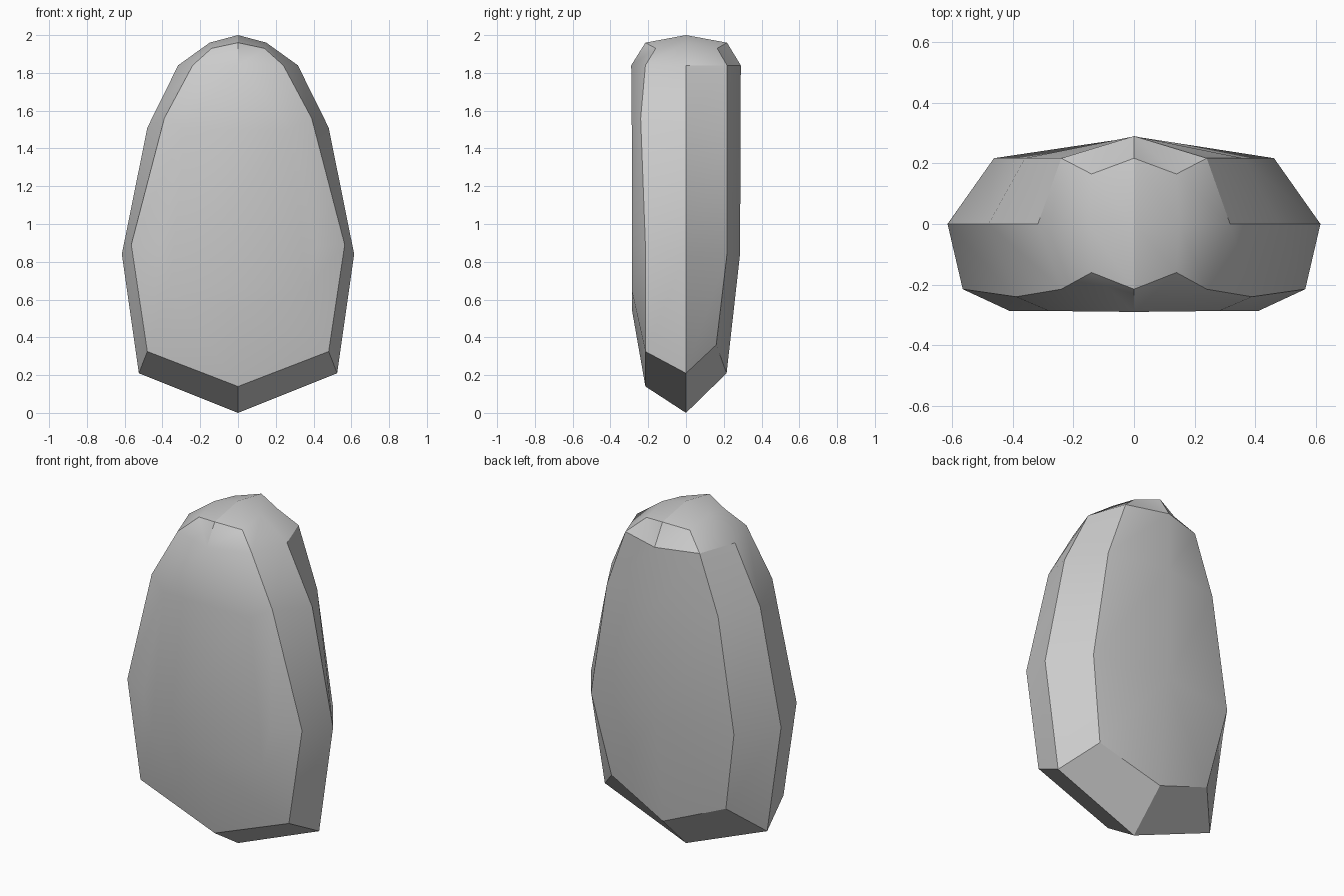
import bpy, bmesh, math

if "Cube" in bpy.data.objects:
    bpy.data.objects.remove(bpy.data.objects["Cube"])

# Half outlines (x, y, z), from the bottom centre up the right side to the top centre
front_face = [(0, -.287, .55), (.36, -.287, .65), (.41, -.287, .88),
              (.28, -.287, 1.5)] + [(0, -.29, 1.84)] * 3
front_rim = [(0, -.215, .14), (.48, -.215, .325), (.565, -.215, .89), (.39, -.24, 1.56),
             (.24, -.215, 1.84), (.14, -.16, 1.93), (0, -.215, 1.96)]
middle = [(0, 0, 0), (.525, 0, .21), (.615, 0, .84), (.48, 0, 1.51),
          (.317, 0, 1.84), (.15, 0, 1.96), (0, 0, 2)]
back_rim = [(0, .215, .21), (.37, .16, .36), (.462, .217, .84), (.36, .217, 1.5),
            (.24, .217, 1.84), (.14, .165, 1.93), (0, .217, 1.96)]
back_ridge = [(0, .286, .84)] * 3 + [(0, .289, 1.5)] + [(0, .29, 1.84)] * 3

bm = bmesh.new()
cache = {}


def vert(p):
    if p not in cache:
        cache[p] = bm.verts.new(p)
    return cache[p]


def face(points):
    corners = list(dict.fromkeys(vert(p) for p in points))
    if len(corners) > 2:
        bm.faces.new(corners)


def full_ring(half):
    return half + [(-x, y, z) for x, y, z in half[-2:0:-1]]


# Facets between neighbouring outlines
rings = [full_ring(h) for h in (front_face, front_rim, middle, back_rim, back_ridge)]
for a, b in zip(rings, rings[1:]):
    n = len(a)
    for i in range(n):
        j = (i + 1) % n
        face([a[i], a[j], b[j], b[i]])

# Flat front
face(rings[0])
bmesh.ops.recalc_face_normals(bm, faces=bm.faces[:])

mesh = bpy.data.meshes.new("stone")
bm.to_mesh(mesh)
bm.free()
stone = bpy.data.objects.new("stone", mesh)
bpy.context.collection.objects.link(stone)

grey = bpy.data.materials.new("stone grey")
grey.diffuse_color = (.6, .6, .6, 1)
grey.use_nodes = True
grey.node_tree.nodes["Principled BSDF"].inputs["Base Color"].default_value = grey.diffuse_color
mesh.materials.append(grey)

# Soft facets with crisp rims
bpy.context.view_layer.objects.active = stone
stone.select_set(True)
bpy.ops.object.shade_smooth_by_angle(angle=math.radians(30))
